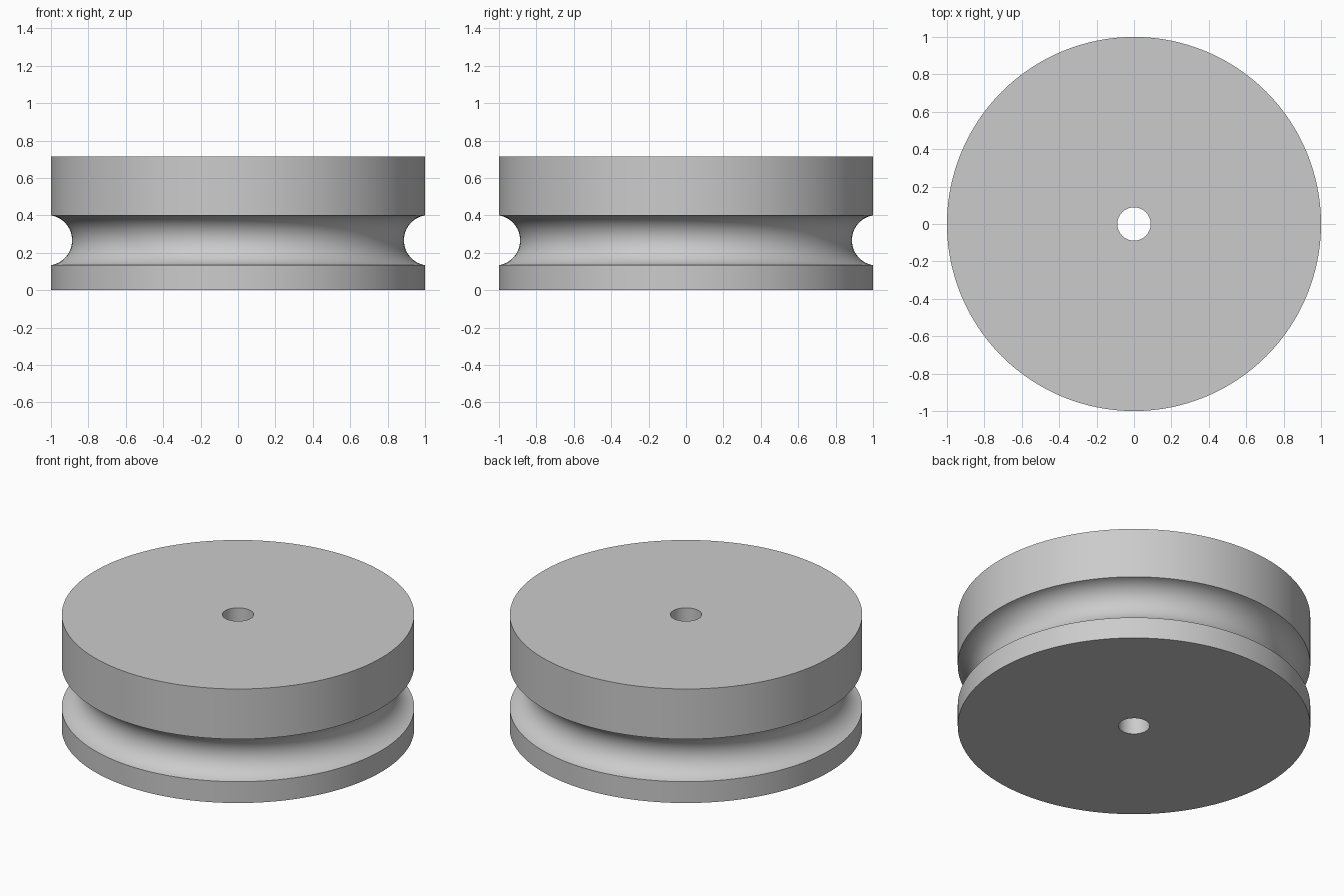
import bpy, bmesh, math

if "Cube" in bpy.data.objects:
    bpy.data.objects.remove(bpy.data.objects["Cube"])

SEGMENTS = 128
HEIGHT, RADIUS, BORE = 0.714, 1.0, 0.089
GROOVE_Z, GROOVE_R, GROOVE_X = 0.267, 0.135, 1.022   # groove circle centre and radius

# Half profile: bore, bottom, rim, round rope groove, rim, top
half = math.acos((GROOVE_X - RADIUS) / GROOVE_R)
groove = []
for i in range(25):
    a = -half + 2 * half * i / 24
    groove.append((GROOVE_X - GROOVE_R * math.cos(a), GROOVE_Z + GROOVE_R * math.sin(a)))
profile = [(BORE, 0), (RADIUS, 0)] + groove + [(RADIUS, HEIGHT), (BORE, HEIGHT)]

# Spin the closed profile around z
bm = bmesh.new()
verts = [bm.verts.new((r, 0, z)) for r, z in profile]
edges = [bm.edges.new((verts[i], verts[(i + 1) % len(verts)])) for i in range(len(verts))]
bmesh.ops.spin(bm, geom=verts + edges, cent=(0, 0, 0), axis=(0, 0, 1),
               angle=2 * math.pi, steps=SEGMENTS, use_merge=True)
bmesh.ops.remove_doubles(bm, verts=bm.verts, dist=1e-5)
bmesh.ops.recalc_face_normals(bm, faces=bm.faces)
mesh = bpy.data.meshes.new("pulley_wheel")
bm.to_mesh(mesh)
bm.free()

wheel = bpy.data.objects.new("pulley_wheel", mesh)
bpy.context.collection.objects.link(wheel)

# Plain grey material
grey = bpy.data.materials.new("light_grey")
grey.diffuse_color = (0.6, 0.6, 0.6, 1)
grey.use_nodes = True
grey.node_tree.nodes["Principled BSDF"].inputs["Base Color"].default_value = grey.diffuse_color
mesh.materials.append(grey)

# Smooth curved walls, sharp rims
bpy.context.view_layer.objects.active = wheel
wheel.select_set(True)
bpy.ops.object.shade_smooth_by_angle(angle=math.radians(30))
